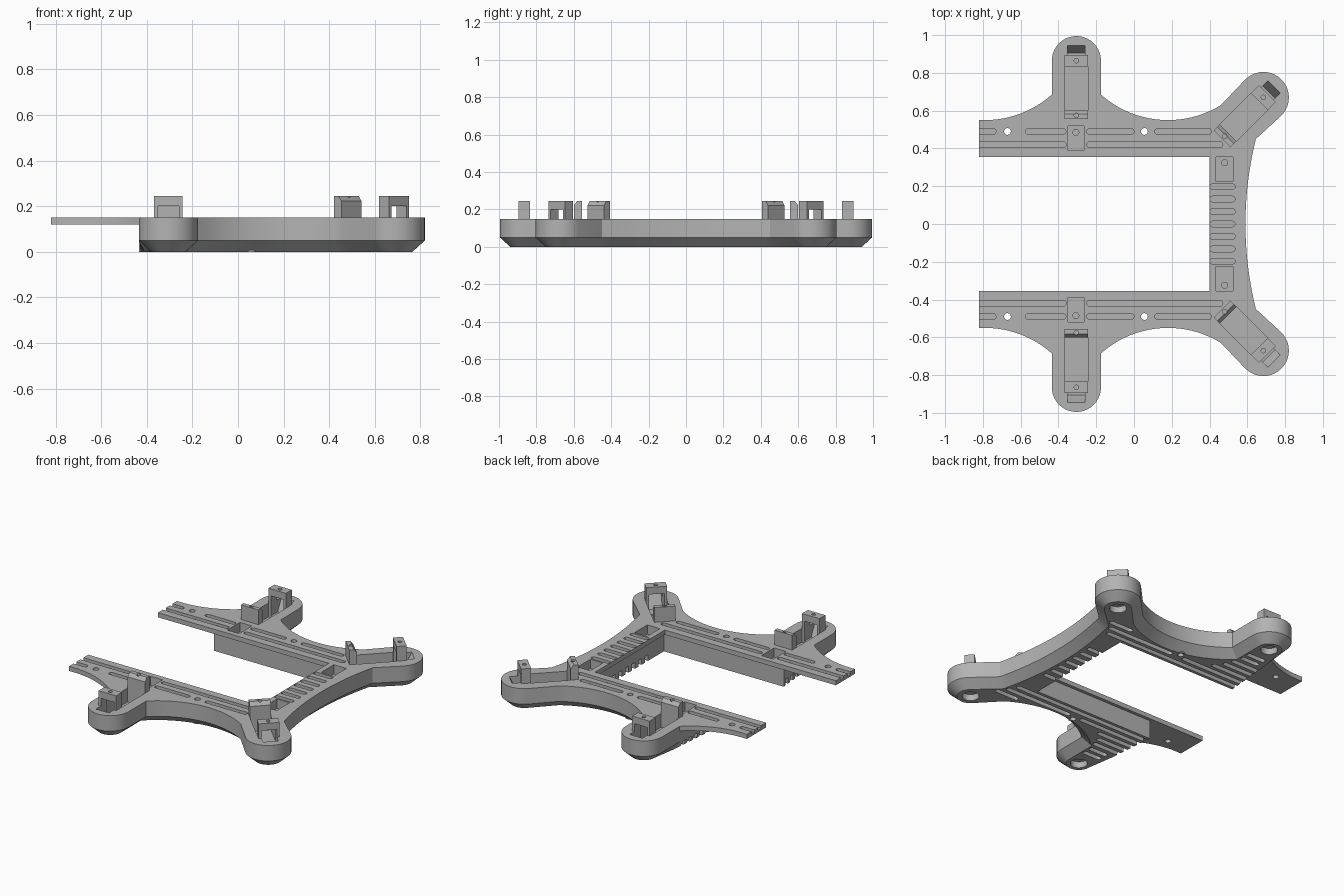
import bpy, bmesh
from math import radians, sin, cos, sqrt
from mathutils import Matrix, Vector

if "Cube" in bpy.data.objects:
    bpy.data.objects.remove(bpy.data.objects["Cube"])

grey = bpy.data.materials.new("mid grey")
grey.use_nodes = True
COLOUR = (0.45, 0.45, 0.45, 1)
grey.diffuse_color = COLOUR
grey.node_tree.nodes["Principled BSDF"].inputs["Base Color"].default_value = COLOUR

TOP, PLATE, CHAMFER = 0.15, 0.12, 0.055
TIP_R, SIDE, DIAG = 0.13, (-0.305, 0.865), (0.685, 0.67)
MIRROR = (1, -1)


# ---- helpers ----
def loft(bm, rings):
    """Skin equal-length rings of 3D points and cap both ends."""
    rows = [[bm.verts.new(p) for p in ring] for ring in rings]
    n = len(rows[0])
    for a, b in zip(rows, rows[1:]):
        for i in range(n):
            j = (i + 1) % n
            bm.faces.new((a[i], a[j], b[j], b[i]))
    bm.faces.new(rows[0])
    bm.faces.new(rows[-1][::-1])


def prism(bm, pts, lo, hi, m=Matrix()):
    loft(bm, [[m @ Vector((x, y, c)) for x, y in pts] for c in (lo, hi)])


def rect(x0, x1, y0, y1):
    return [(x0, y0), (x1, y0), (x1, y1), (x0, y1)]


def arc(c, r, a0, a1, n=20):
    return [(c[0] + r * cos(radians(a0 + (a1 - a0) * i / n)),
             c[1] + r * sin(radians(a0 + (a1 - a0) * i / n))) for i in range(n + 1)]


def circle(x, y, r):
    return arc((x, y), r, 0, 360, 24)[:-1]


def slot(x0, x1, y, r=0.015):
    return arc((x1 - r, y), r, -90, 90, 8) + arc((x0 + r, y), r, 90, 270, 8)


def finish(name, bm):
    bmesh.ops.recalc_face_normals(bm, faces=bm.faces)
    mesh = bpy.data.meshes.new(name)
    bm.to_mesh(mesh)
    bm.free()
    mesh.materials.append(grey)
    ob = bpy.data.objects.new(name, mesh)
    bpy.context.collection.objects.link(ob)
    return ob


def select(ob):
    bpy.ops.object.select_all(action='DESELECT')
    ob.select_set(True)
    bpy.context.view_layer.objects.active = ob


def cut(ob, cutters):
    select(ob)
    for c in cutters:
        mod = ob.modifiers.new("cut", 'BOOLEAN')
        mod.operation, mod.solver, mod.object = 'DIFFERENCE', 'EXACT', c
        bpy.ops.object.modifier_apply(modifier=mod.name)


# ---- outline of the frame ----
def scallop(x, middle):
    return 0.55 + 0.534 - sqrt(0.534 ** 2 - (x - middle) ** 2)


def span(a, b, n):
    return [a + (b - a) * i / n for i in range(n + 1)]


def outline(x_end, setback):
    xi, yi = 0.4 + setback, 0.355 + setback
    half = [(x_end, yi)]
    if x_end < -0.5:
        half += [(x, scallop(x, -0.79)) for x in span(x_end, -0.435, 12)]
    else:
        half += [(x_end, scallop(-0.435, -0.79))]
    half += arc(SIDE, TIP_R, 180, 0)
    half += [(x, scallop(x, 0.18)) for x in span(-0.175, 0.46, 20)]
    half += arc(DIAG, 0.135, 135, -45)
    half += [(0.59 + 0.055 * (y / 0.45) ** 2, y) for y in span(0.45, 0, 10)]
    full = half + [(x, -y) for x, y in half[-2::-1]]
    return full + [(xi, -yi), (xi, yi)]


def chamfered(pts, x_end, setback):
    """Move the outer edges inwards, keeping the inner and end edges in place."""
    xi, yi = 0.4 + setback, 0.355 + setback
    edges = []
    for i, p in enumerate(pts):
        q = pts[(i + 1) % len(pts)]
        d = (Vector(q) - Vector(p)).normalized()
        inner = all(abs(v[1]) < yi + 0.001 and v[0] < xi + 0.001 for v in (p, q))
        end = all(v[0] < x_end + 0.001 and abs(v[1]) < 0.69 for v in (p, q))
        edges.append((Vector((d.y, -d.x)), 0 if inner or end else CHAMFER))
    out = []
    for i, p in enumerate(pts):
        (n1, d1), (n2, d2) = edges[i - 1], edges[i]
        det = n1.x * n2.y - n1.y * n2.x
        if abs(det) < 0.2:
            move = (n1 + n2).normalized() * (d1 + d2) / 2
        else:
            move = Vector(((d1 * n2.y - d2 * n1.y) / det, (d2 * n1.x - d1 * n2.x) / det))
        out.append((p[0] + move.x, p[1] + move.y))
    return out


def ring(pts, z):
    return [(x, y, z) for x, y in pts]


# ---- top plate and lower body ----
bm = bmesh.new()
prism(bm, outline(-0.82, 0), PLATE, TOP)
plate = finish("top_plate", bm)

bm = bmesh.new()
shape = outline(-0.435, 0.02)
loft(bm, [ring(chamfered(shape, -0.435, 0.02), 0), ring(shape, 0.05), ring(shape, PLATE)])
body = finish("lower_body", bm)

# ---- mounts: frames whose local x runs outward along each arm ----
mounts = []
for s in MIRROR:
    for (x, y), angle in ((SIDE, 90), (DIAG, 45)):
        mounts.append(Matrix.Translation((x, s * y, 0)) @ Matrix.Rotation(radians(s * angle), 4, 'Z'))
ALONG = Matrix(((1, 0, 0, 0), (0, 0, 1, 0), (0, 1, 0, 0), (0, 0, 0, 1)))   # profile in length, height
ACROSS = Matrix(((0, 0, 1, 0), (1, 0, 0, 0), (0, 1, 0, 0), (0, 0, 0, 1)))  # profile in width, height

# ---- cutters ----
tops, holes, unders = bmesh.new(), bmesh.new(), bmesh.new()
for m in mounts:
    prism(tops, rect(-0.265, -0.03, -0.0625, 0.0625), 0.06, 0.3, m)
    prism(holes, [(0.08, 0.2), (0.08, TOP), (0.04, 0.07), (-0.05, 0.07), (-0.05, 0.2)],
          -0.046, 0.046, m @ ALONG)
    prism(unders, circle(0, 0, 0.05), -0.1, 0.04, m)
for s in MIRROR:
    # Long grooves and pads on the rails
    for x0, x1, y in ((-0.9, -0.36, 0.42), (-0.25, 0.47, 0.42), (-0.9, -0.73, 0.49),
                      (-0.575, -0.36, 0.49), (-0.25, 0, 0.49), (0.11, 0.41, 0.49)):
        prism(tops, slot(x0, x1, s * y), 0.133, 0.2)
    prism(tops, rect(-0.35, -0.265, s * 0.39, s * 0.52), 0.09, 0.2)
    prism(tops, rect(0.435, 0.525, s * 0.225, s * 0.355), 0.09, 0.2)
    prism(holes, circle(-0.308, s * 0.485, 0.016), 0.06, 0.1)
    prism(holes, circle(0.48, s * 0.325, 0.016), 0.06, 0.1)
    for x in (-0.67, 0.055):
        prism(holes, circle(x, s * 0.49, 0.018), -0.1, 0.3)
    # Grooves beneath the arms
    for x0, x1, y in ((-0.5, 0.55, 0.41), (-0.5, 0.02, 0.465), (0.1, 0.58, 0.465),
                      (-0.5, -0.16, 0.52), (0.45, 0.62, 0.52), (-0.5, -0.2, 0.575),
                      (-0.5, -0.22, 0.63), (-0.37, -0.24, 0.69), (-0.37, -0.24, 0.745)):
        prism(unders, slot(x0, x1, s * y), -0.1, 0.04)
# Short grooves across the bridge, above and beneath
for i in range(-3, 4):
    prism(tops, slot(0.402, 0.535, i * 0.066), 0.125, 0.2)
    prism(unders, slot(0.35, 0.52, i * 0.066), -0.1, 0.04)
top_cutter, hole_cutter, under_cutter = (
    finish(n, b) for n, b in (("top_cutter", tops), ("hole_cutter", holes), ("under_cutter", unders)))

# ---- screw bosses beneath the rails ----
bm = bmesh.new()
for s in MIRROR:
    prism(bm, circle(0.055, s * 0.49, 0.028), 0, 0.05)
boss = finish("screw_bosses", bm)

# ---- posts: inner one bevelled, outer one arched over the cable notch ----
bm, drill = bmesh.new(), bmesh.new()
for m in mounts:
    prism(bm, [(-0.31, TOP), (-0.265, TOP), (-0.265, 0.222), (-0.283, 0.245), (-0.31, 0.245)],
          -0.0625, 0.0625, m @ ALONG)
    prism(bm, [(-0.0625, TOP), (-0.046, TOP), (-0.046, 0.2), (0.046, 0.2), (0.046, TOP),
               (0.0625, TOP), (0.0625, 0.245), (-0.0625, 0.245)], -0.03, 0.03, m @ ACROSS)
    for x in (-0.29, 0):
        prism(drill, circle(x, 0, 0.012), 0.215, 0.3, m)
posts = finish("mount_posts", bm)
drill_cutter = finish("drill_cutter", drill)

cut(plate, (top_cutter, hole_cutter))
cut(body, (top_cutter, hole_cutter, under_cutter))
cut(boss, (hole_cutter,))
cut(posts, (drill_cutter,))

for c in (top_cutter, hole_cutter, under_cutter, drill_cutter):
    bpy.data.objects.remove(c)
for ob in (plate, body, boss, posts):
    select(ob)
    bpy.ops.object.shade_smooth_by_angle(angle=radians(25))
